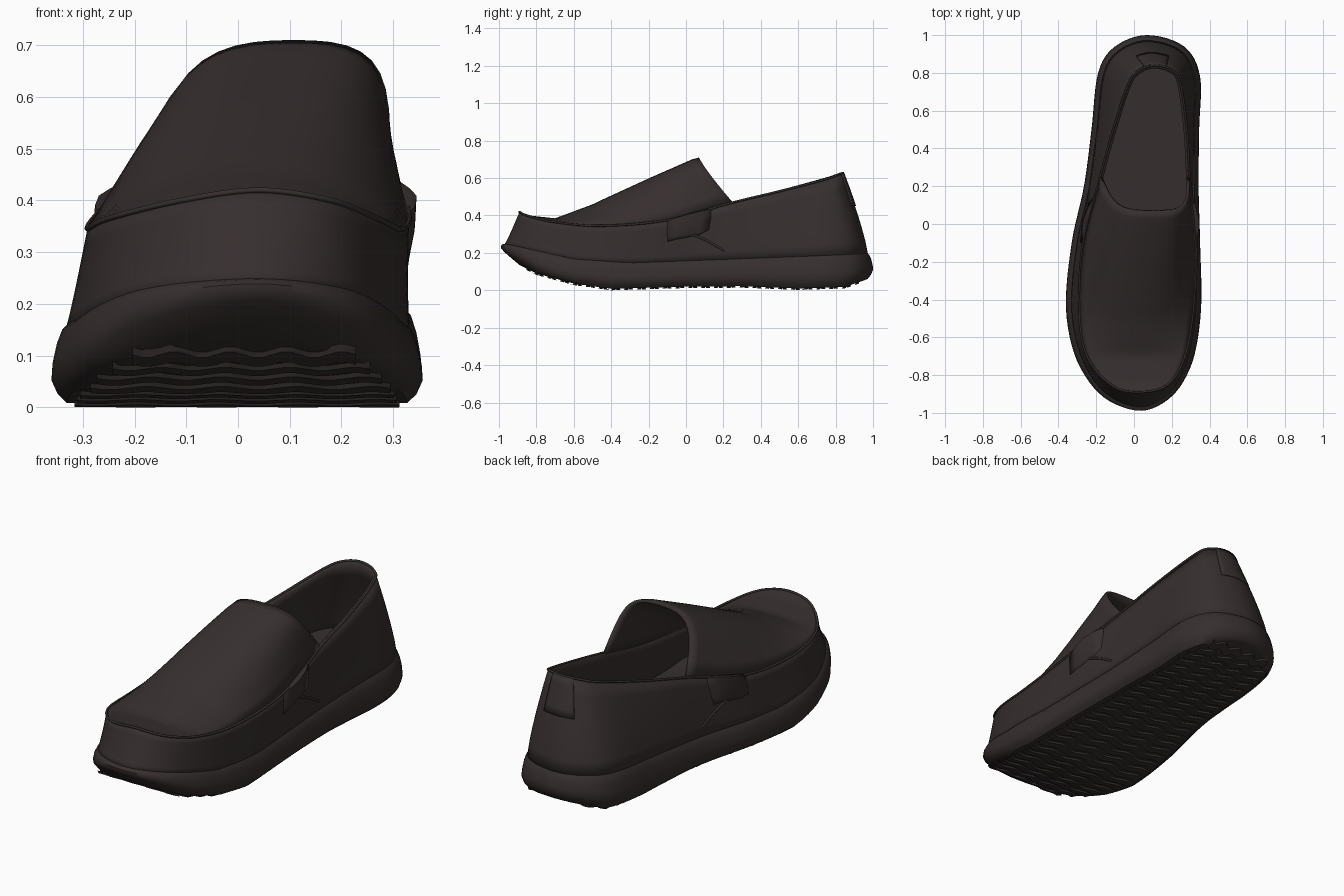
import bpy, bmesh, math
from mathutils import Vector

if "Cube" in bpy.data.objects:
    bpy.data.objects.remove(bpy.data.objects["Cube"])

mat = bpy.data.materials.new("dark brown leather")
mat.diffuse_color = (0.038, 0.028, 0.028, 1)
mat.use_nodes = True
mat.node_tree.nodes["Principled BSDF"].inputs["Base Color"].default_value = mat.diffuse_color
SUB = 6


def lut(table, y):
    # piecewise linear lookup
    if y <= table[0][0]:
        return table[0][1]
    for (a, p), (b, q) in zip(table, table[1:]):
        if y <= b:
            return p + (q - p) * (y - a) / (b - a)
    return table[-1][1]


def smooth_ring(pts):
    # closed Catmull-Rom curve through control points
    out, n = [], len(pts)
    P = [Vector(p) for p in pts]
    for i in range(n):
        a, b, c, d = P[i - 1], P[i], P[(i + 1) % n], P[(i + 2) % n]
        for k in range(SUB):
            t = k / SUB
            out.append(0.5 * (2 * b + (c - a) * t + (2 * a - 5 * b + 4 * c - d) * t * t
                              + (3 * b - a - 3 * c + d) * t ** 3))
    return out


def finish(name, bm, thick=0, angle=40):
    bmesh.ops.remove_doubles(bm, verts=bm.verts, dist=0.0004)
    me = bpy.data.meshes.new(name)
    bm.to_mesh(me)
    bm.free()
    ob = bpy.data.objects.new(name, me)
    bpy.context.collection.objects.link(ob)
    me.materials.append(mat)
    if thick:
        m = ob.modifiers.new("thickness", 'SOLIDIFY')
        m.thickness, m.offset = thick, -1
    bpy.ops.object.select_all(action='DESELECT')
    ob.select_set(True)
    bpy.context.view_layer.objects.active = ob
    bpy.ops.object.shade_smooth_by_angle(angle=math.radians(angle))
    return ob


def add_grid(bm, rows, closed=False, flip=False):
    V = [[bm.verts.new(p) for p in r] for r in rows]
    n = len(rows[0])
    for a, b in zip(V, V[1:]):
        for i in range(n if closed else n - 1):
            j = (i + 1) % n
            f = [a[i], a[j], b[j], b[i]]
            bm.faces.new(f[::-1] if flip else f)


def cap_rows(ring, zf, cols=10):
    # rows crossing a ring from its left side to its right side
    n = len(ring)
    rows = []
    for i in range(n // 2 + 1):
        R, L = ring[i], ring[-i % n]
        row = [L.lerp(R, c / cols) for c in range(cols + 1)]
        rows.append([Vector((p.x, p.y, zf(p.y))) if 0 < c < cols else p
                     for c, p in enumerate(row)])
    return rows


def tube(name, pts, r, cyclic=False):
    cu = bpy.data.curves.new(name, 'CURVE')
    cu.dimensions, cu.bevel_depth, cu.bevel_resolution = '3D', r, 1
    sp = cu.splines.new('POLY')
    sp.points.add(len(pts) - 1)
    for q, p in zip(sp.points, pts):
        q.co = (*p, 1)
    sp.use_cyclic_u = cyclic
    cu.materials.append(mat)
    ob = bpy.data.objects.new(name, cu)
    bpy.context.collection.objects.link(ob)


# plan outline of the sole and the seam / collar line, toe -> right -> heel -> left
OUT = [(.04, -1), (.21, -.915), (.31, -.73), (.355, -.45), (.35, -.1), (.342, .2), (.345, .5),
       (.35, .78), (.265, .94), (.07, 1), (-.1, .94), (-.19, .8), (-.225, .5), (-.265, .2),
       (-.33, -.1), (-.36, -.45), (-.3, -.73), (-.165, -.925)]
TOP = [(.04, -.89, .42), (.18, -.85, .4), (.27, -.7, .365), (.315, -.45, .345), (.33, -.1, .375),
       (.295, .25, .47), (.28, .5, .53), (.245, .75, .595), (.2, .815, .62), (.11, .84, .628),
       (.03, .815, .62), (-.03, .74, .595), (-.11, .5, .53), (-.18, .25, .47), (-.27, -.1, .375),
       (-.29, -.45, .345), (-.25, -.7, .365), (-.11, -.86, .4)]
outline = smooth_ring([(x, y, 0) for x, y in OUT])
collar = smooth_ring(TOP)
N = len(outline)
sole_top = [(-1, .255), (-.85, .225), (-.6, .17), (-.3, .15), (.1, .165), (.5, .18), (1, .2)]
sole_bot = [(-1, .205), (-.9, .14), (-.8, .09), (-.6, .036), (-.4, .008), (0, .02), (.3, .022),
            (.6, .01), (.85, .018), (1, .07)]
top = lambda y: lut(sole_top, y)
bot = lambda y: lut(sole_bot, y)


def inset(d, toe=0):
    res = []
    for i, p in enumerate(outline):
        t = (outline[(i + 1) % N] - outline[i - 1]).normalized()
        extra = toe * max(0, (-p.y - .75) * 4)
        res.append(p + Vector((-t.y, t.x, 0)) * (d + extra))
    return res


# sole: stacked rings, widest low down, closed below
rings = []
for f, d in ((0, .03), (.12, .012), (.3, 0), (.5, .002), (.75, .01), (.93, .02), (1, .03)):
    ring = inset(d, .08 * (1 - f) ** 3)
    rings.append([Vector((p.x, p.y, bot(p.y) + f * (top(p.y) - bot(p.y)))) for p in ring])
bm = bmesh.new()
add_grid(bm, rings, closed=True)
add_grid(bm, cap_rows(rings[0], bot), flip=True)
finish("sole", bm)

# insole inside the shoe
floor = [Vector((p.x, p.y, top(p.y) + .025)) for p in inset(.05)]
bm = bmesh.new()
add_grid(bm, cap_rows(floor, lambda y: top(y) + .025))
finish("insole", bm)

# upper wall: from sole edge to seam and collar
base = [Vector((p.x, p.y, top(p.y) - .012)) for p in inset(.026)]


def wall_point(i, s):
    b, c = base[i % N], collar[i % N]
    e = lut([(-.3, .9), (.1, 1.25)], b.y)
    return Vector((*b.xy.lerp(c.xy, s ** e), b.z + (c.z - b.z) * s))


bm = bmesh.new()
add_grid(bm, [[wall_point(i, k / 6) for i in range(N)] for k in range(7)], closed=True)
finish("upper_wall", bm, .018)

# vamp: arched panel between the seams, rising to a slanted mouth
crest = [(-.89, .42), (-.84, .4), (-.7, .385), (-.45, .478), (-.1, .6), (.2, .7), (.25, .71)]
rows = []
for i in range(5 * SUB + 1):
    R, L = collar[i], collar[-i % N]
    y = (R.y + L.y) / 2
    s = max(0, (y + .5) / .75)
    row = []
    for c in range(21):
        w = c / 10 - 1
        p = L.lerp(R, c / 20)
        lift = 1 - abs(w) ** (2.2 + .4 * s)
        p.z += (lut(crest, y) - p.z) * lift
        p.x += s * (.05 * (1 - w * w) + .045 * math.sin(math.pi * w))
        p.y -= s * .18 * (1 - abs(w) ** 3)
        row.append(p)
    rows.append(row)
bm = bmesh.new()
add_grid(bm, rows)
finish("vamp", bm, .016)

# raised seam around the vamp and collar
tube("seam_piping", collar, .006, True)

# small crumpled folds at the side gussets, following the wall
for side, sg in (("right", 1), ("left", -1)):
    mid = 4 * SUB + 2
    lip = []
    for k in range(5):
        bulge = math.sin(math.pi * k / 4)
        col = []
        for s, out, dz in ((1, -.012, .004), (.98, .02, .008), (.8, .016, 0), (.6, .004, 0),
                           (.5, -.01, 0)):
            p = wall_point((mid - 2 + k) * sg, s)
            p.x += (out * bulge - .005 * (1 - bulge)) * sg
            p.z += dz * bulge
            col.append(p)
        lip.append(col)
    bm = bmesh.new()
    add_grid(bm, lip, flip=sg > 0)
    finish(side + "_gusset_fold", bm, .005, 60)
    # seam running from the fold down to the sole
    tube(side + "_gusset_seam", [wall_point((mid - 1 + k) * sg, .72 - .11 * k)
                                 for k in range(6)], .006)

# heel pull tab lying on the back
tab = []
for k in range(6):
    pts = [wall_point(i, 1 - k * .08) for i in range(9 * SUB - 4, 9 * SUB + 5)]
    tab.append([p + Vector((0, .006, 0)) for p in pts])
bm = bmesh.new()
add_grid(bm, tab, flip=True)
finish("heel_tab", bm, .008)

# tread: shallow wavy bars across the underside
edge = inset(.045)
half = N // 2
bm = bmesh.new()
for k in range(26):
    y0 = -.82 + k * .0685
    R = min(edge[:half], key=lambda p: abs(p.y - y0)).x
    L = min(edge[half:], key=lambda p: abs(p.y - y0)).x
    strips = []
    for j in range(25):
        x = L + (R - L) * j / 24
        y = y0 + .012 * math.sin(j * math.pi / 3)
        strips.append([Vector((x, y + a, bot(y + a) + h)) for a, h in
                       ((-.026, .004), (-.02, -.008), (.02, -.008), (.026, .004))])
    add_grid(bm, strips, closed=True)
bmesh.ops.recalc_face_normals(bm, faces=bm.faces)
finish("tread_bars", bm, 0, 30)
